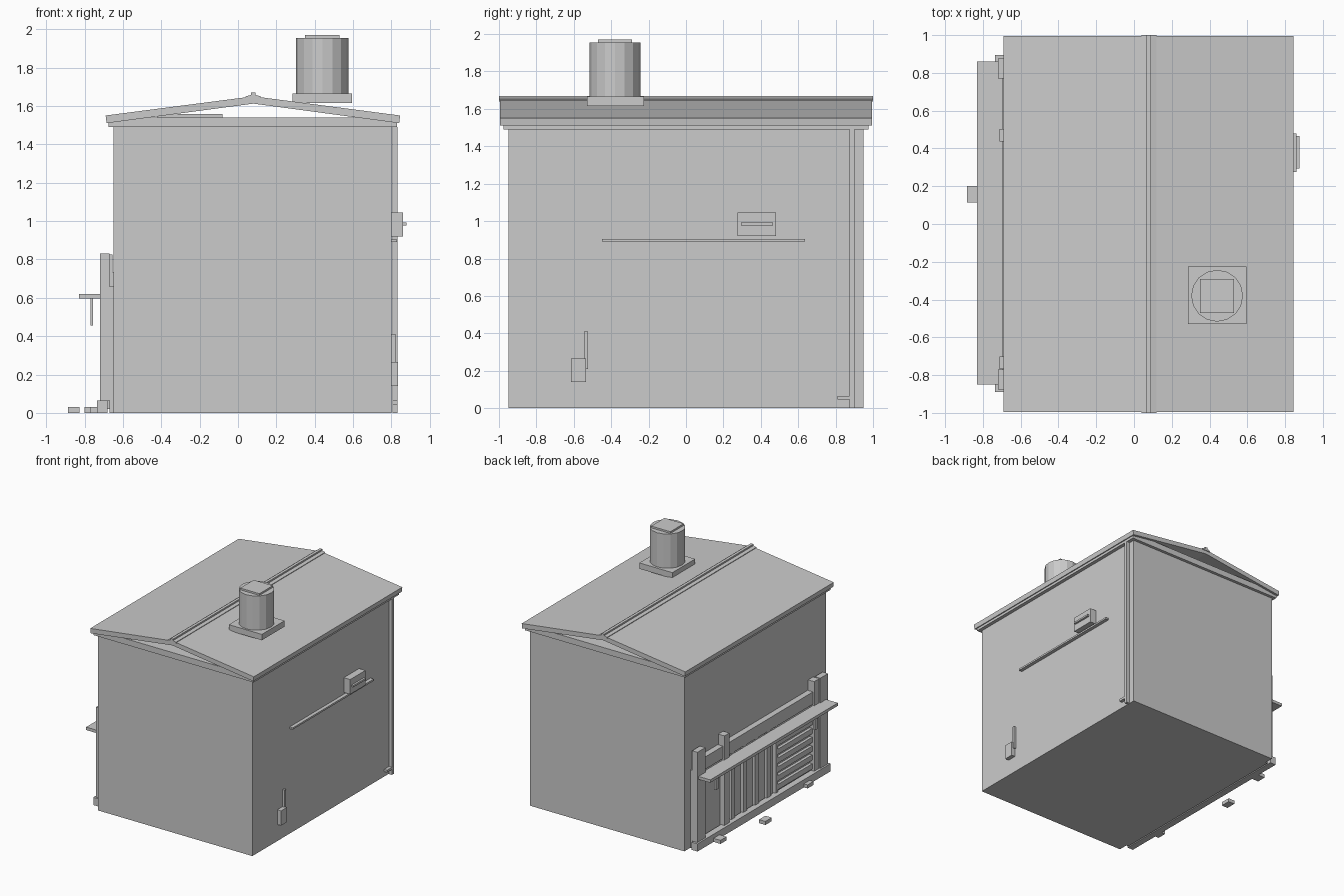
import bpy
import bmesh

if "Cube" in bpy.data.objects:
    bpy.data.objects.remove(bpy.data.objects["Cube"], do_unlink=True)

grey = bpy.data.materials.new("plain_grey")
grey.use_nodes = True
grey.diffuse_color = (0.6, 0.6, 0.6, 1)
grey.node_tree.nodes["Principled BSDF"].inputs["Base Color"].default_value = (0.6, 0.6, 0.6, 1)


def finish(name, bm):
    bmesh.ops.recalc_face_normals(bm, faces=bm.faces)
    mesh = bpy.data.meshes.new(name)
    bm.to_mesh(mesh)
    bm.free()
    mesh.materials.append(grey)
    obj = bpy.data.objects.new(name, mesh)
    bpy.context.collection.objects.link(obj)
    return obj


def box(name, x, y, z):
    """Box from (min, max) pairs."""
    bm = bmesh.new()
    bmesh.ops.create_cube(bm, size=1)
    for v in bm.verts:
        v.co = [a + (b - a) * (c + 0.5) for (a, b), c in zip((x, y, z), v.co)]
    return finish(name, bm)


def extrude_y(name, profile, y0, y1):
    """Sweep an x-z profile along y."""
    bm = bmesh.new()
    face = bm.faces.new([bm.verts.new((x, y0, z)) for x, z in profile])
    out = bmesh.ops.extrude_face_region(bm, geom=[face])
    verts = [g for g in out["geom"] if isinstance(g, bmesh.types.BMVert)]
    bmesh.ops.translate(bm, verts=verts, vec=(0, y1 - y0, 0))
    return finish(name, bm)


# Main building and cornice
box("building_body", (-0.65, 0.80), (-0.95, 0.95), (0, 1.49))
box("cornice", (-0.675, 0.83), (-0.975, 0.975), (1.49, 1.54))

# Open-gabled roof and ridge cap
extrude_y("roof", [(-0.69, 1.55), (0.08, 1.65), (0.845, 1.55),
                   (0.84, 1.51), (0.08, 1.612), (-0.685, 1.51)], -0.995, 0.995)
extrude_y("ridge_cap", [(0.04, 1.64), (0.04, 1.65), (0.067, 1.657), (0.067, 1.67), (0.091, 1.67),
                        (0.091, 1.657), (0.118, 1.65), (0.118, 1.64)], -1, 1)
box("attic_board", (-0.42, -0.08), (-0.3, 0.3), (1.54, 1.557))

# Chimney
box("chimney_base", (0.285, 0.595), (-0.53, -0.225), (1.615, 1.665))
bm = bmesh.new()
bmesh.ops.create_cone(bm, cap_ends=True, segments=16, radius1=0.137, radius2=0.137, depth=0.29)
bmesh.ops.translate(bm, verts=bm.verts, vec=(0.44, -0.38, 1.81))
finish("chimney_drum", bm)
box("chimney_cap", (0.35, 0.53), (-0.47, -0.29), (1.955, 1.97))

# Fittings on the +x wall
box("wall_unit", (0.80, 0.86), (0.275, 0.48), (0.92, 1.045))
box("wall_unit_handle", (0.86, 0.877), (0.295, 0.465), (0.977, 0.992))
box("wall_rail", (0.80, 0.83), (-0.45, 0.635), (0.89, 0.905))
box("meter_box", (0.80, 0.835), (-0.615, -0.535), (0.14, 0.265))
box("meter_pipe", (0.80, 0.82), (-0.545, -0.525), (0.21, 0.41))
box("downpipe", (0.805, 0.832), (0.875, 0.9), (0, 1.49))
box("downpipe_foot", (0.805, 0.832), (0.81, 0.88), (0.045, 0.065))

# Stall frame on the -x wall
box("stall_plinth", (-0.735, -0.68), (-0.89, 0.895), (0, 0.065))
box("stall_back_panel", (-0.67, -0.65), (-0.87, 0.87), (0, 0.66))
box("stall_beam", (-0.70, -0.65), (-0.77, 0.77), (0.63, 0.735))
for side, sign in (("back", 1), ("front", -1)):
    ys = sorted((sign * 0.77, sign * 0.875))
    box(side + "_stall_post", (-0.72, -0.67), ys, (0.065, 0.83))
for side, y in (("back", 0.47), ("front", -0.735)):
    box(side + "_inner_post", (-0.712, -0.655), (y - 0.033, y + 0.033), (0.02, 0.825))

# Counter shelf with brackets
box("counter_shelf", (-0.83, -0.70), (-0.85, 0.86), (0.595, 0.62))
for side, y in (("back", 0.68), ("front", -0.65)):
    box(side + "_shelf_bracket", (-0.77, -0.755), (y - 0.02, y + 0.02), (0.455, 0.6))

# Upright slats and louvre panel
for i in range(4):
    y = 0.36 - i * 0.16
    box(f"upright_slat_{i + 1}", (-0.695, -0.66), (y - 0.025, y + 0.025), (0.06, 0.64))
box("louvre_jamb", (-0.70, -0.66), (-0.235, -0.205), (0.06, 0.64))
for i in range(7):
    z = 0.08 + i * 0.075
    box(f"louvre_{i + 1}", (-0.695, -0.66), (-0.70, -0.235), (z, z + 0.045))

# Loose paving stones
box("stone_1", (-0.80, -0.735), (0.6, 0.68), (0, 0.03))
box("stone_2", (-0.885, -0.825), (0.115, 0.2), (0, 0.03))
box("stone_3", (-0.77, -0.725), (-0.61, -0.53), (0, 0.03))
